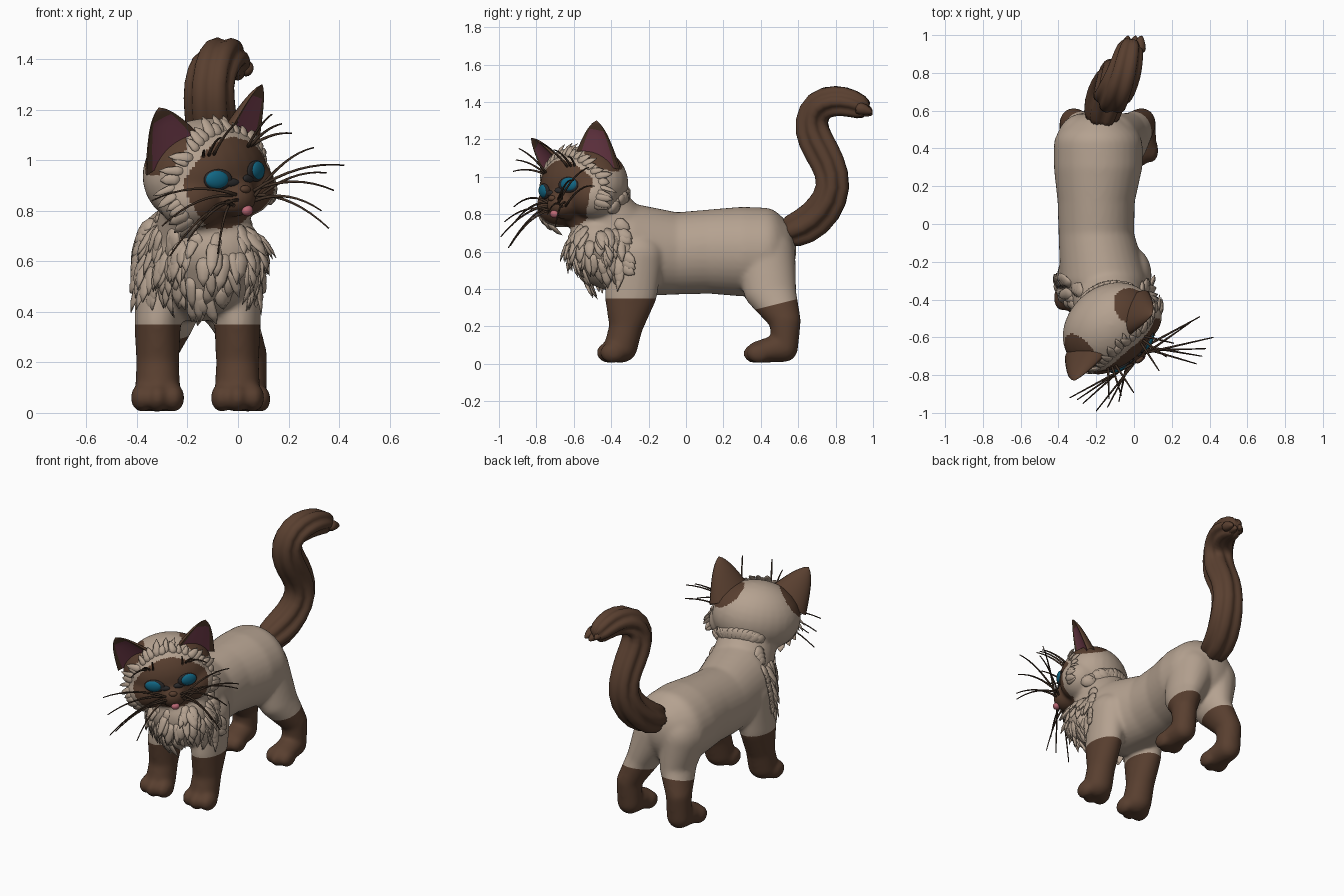
import bpy, bmesh, random
from math import sin, cos, pi
from mathutils import Vector, Matrix
from mathutils.bvhtree import BVHTree

random.seed(4)
cube = bpy.data.objects.get("Cube")
if cube:
    bpy.data.objects.remove(cube, do_unlink=True)


def material(name, rgb):
    m = bpy.data.materials.new(name)
    m.use_nodes = True
    m.diffuse_color = (*rgb, 1)
    m.node_tree.nodes["Principled BSDF"].inputs["Base Color"].default_value = (*rgb, 1)
    return m


CREAM = material("cream fur", (0.46, 0.36, 0.28))
BROWN = material("brown fur", (0.1, 0.05, 0.029))
DARK = material("dark whisker", (0.055, 0.032, 0.02))
RIM = material("eye rim", (0.025, 0.024, 0.025))
BLUE = material("blue eye", (0.006, 0.14, 0.24))
PINK = material("tongue pink", (0.5, 0.14, 0.18))
INNER = material("inner ear", (0.2, 0.055, 0.085))

# Head frame: turned to the model's left and slightly tilted
hx = Vector((0.75, 0.64, 0.17)).normalized()
hy = Vector((-0.66, 0.75, 0))
hy = (hy - hx * hy.dot(hx)).normalized()
H = Matrix((hx, hy, hx.cross(hy))).transposed().to_4x4()
H.translation = (-0.12, -0.56, 0.95)
H_INV = H.inverted()


def finish(name, bm, mats):
    bmesh.ops.recalc_face_normals(bm, faces=bm.faces[:])
    me = bpy.data.meshes.new(name)
    bm.to_mesh(me)
    bm.free()
    for m in mats:
        me.materials.append(m)
    me.shade_smooth()
    ob = bpy.data.objects.new(name, me)
    bpy.context.collection.objects.link(ob)
    return ob


def chain(bm, nodes, frame=Matrix()):
    """Hull each neighbouring pair of ellipsoids (centre, radii)."""
    def shell(node):
        c, r = Vector(node[:3]), node[3:]
        r = r if len(r) == 3 else r * 3
        return [frame @ (c + Vector((r[0] * sin(p) * cos(a), r[1] * sin(p) * sin(a), r[2] * cos(p))))
                for p in [pi * i / 16 for i in range(17)]
                for a in [pi * j / 14 for j in range(28)]]
    for a, b in zip(nodes, nodes[1:] or nodes):
        vs = [bm.verts.new(p) for p in shell(a) + (shell(b) if b is not a else [])]
        bmesh.ops.remove_doubles(bm, verts=vs, dist=1e-5)
        hull = bmesh.ops.convex_hull(bm, input=[v for v in vs if v.is_valid])
        junk = {v for v in hull["geom_interior"] if isinstance(v, bmesh.types.BMVert)}
        bmesh.ops.delete(bm, geom=list(junk), context="VERTS")


def sweep(bm, pts, radii, ref, sides=6, flat=1.0, groove=0.0):
    """Tapered tube along points; ref is the flattened direction."""
    rings = []
    for i, p in enumerate(pts):
        t = (pts[min(i + 1, len(pts) - 1)] - pts[max(i - 1, 0)]).normalized()
        b = (ref - t * ref.dot(t)).normalized()
        a = t.cross(b)
        ring = []
        for k in range(sides):
            w = 2 * pi * k / sides
            r = radii[i] * (1 - groove * (k % 4 == 0))
            ring.append(bm.verts.new(p + a * r * cos(w) + b * r * flat * sin(w)))
        rings.append(ring)
    for r0, r1 in zip(rings, rings[1:]):
        for k in range(sides):
            j = (k + 1) % sides
            bm.faces.new((r0[k], r0[j], r1[j], r1[k]))
    bm.faces.new(rings[0])
    bm.faces.new(rings[-1])


# Body, neck, legs and head fused into one skin
bm = bmesh.new()
chain(bm, [(-0.10, -0.53, 0.66, 0.12, 0.08, 0.13), (-0.12, -0.44, 0.61, 0.20, 0.12, 0.21),
           (-0.16, -0.30, 0.61, 0.23, 0.12, 0.25), (-0.20, -0.05, 0.59, 0.20, 0.1, 0.22),
           (-0.20, 0.12, 0.6, 0.205, 0.1, 0.225), (-0.19, 0.3, 0.6, 0.235, 0.12, 0.24),
           (-0.19, 0.42, 0.6, 0.235, 0.15, 0.235), (-0.19, 0.48, 0.61, 0.18, 0.11, 0.18)])
chain(bm, [(-0.09, -0.47, 0.64, 0.19, 0.16, 0.16), (-0.12, -0.42, 0.54, 0.15, 0.15, 0.14)])   # ruff bulk
chain(bm, [(-0.14, -0.38, 0.7, 0.19), (-0.12, -0.5, 0.85, 0.17)])
chain(bm, [(0, 0.02, 0, 0.268, 0.215, 0.215)], H)
chain(bm, [(0, -0.05, -0.05, 0.14, 0.13, 0.13), (0, -0.15, -0.1, 0.085, 0.08, 0.075)], H)
for s in (-1, 1):
    chain(bm, [(s * 0.13, -0.04, -0.08, 0.14, 0.13, 0.12)], H)          # cheek
    x = -0.16 + s * 0.158
    chain(bm, [(x + 0.005 - s * 0.02, -0.27, 0.58, 0.11, 0.15, 0.12), (x, -0.295, 0.36, 0.092, 0.14, 0.08),
               (x, -0.32, 0.2, 0.085, 0.09, 0.08), (x, -0.35, 0.085, 0.09, 0.09, 0.08)])
    h = -0.14 + s * 0.18
    chain(bm, [(-0.19 + s * 0.085, 0.42, 0.58, 0.14, 0.165, 0.17), (h - s * 0.06, 0.45, 0.38, 0.095, 0.14, 0.1),
               (h, 0.53, 0.23, 0.075, 0.085, 0.07), (h, 0.53, 0.09, 0.075, 0.07, 0.08),
               (h, 0.40, 0.065, 0.08, 0.075, 0.06)])
    for k in (-1, 0, 1):                                               # toes
        chain(bm, [(x + k * 0.062, -0.41 + abs(k) * 0.02, 0.06, 0.045, 0.07, 0.057)])
        chain(bm, [(h + k * 0.05, 0.37 + abs(k) * 0.02, 0.055, 0.04, 0.065, 0.053)])
raw = finish("cat_body", bm, [])
mod = raw.modifiers.new("fuse", "REMESH")
mod.mode, mod.voxel_size = "VOXEL", 0.011
mod = raw.modifiers.new("soften", "SMOOTH")
mod.factor, mod.iterations = 0.5, 14
skin = bpy.data.meshes.new_from_object(raw.evaluated_get(bpy.context.evaluated_depsgraph_get()))
raw.modifiers.clear()

# Cut clean sock lines on the front and hind legs
SOCKS = ((Vector((0, -0.3, 0.35)), Vector((0, 0, 1)), -1), (Vector((0, 0.33, 0.28)), Vector((0, -0.25, 1)), 1))
bm = bmesh.new()
bm.from_mesh(skin)
for co, no, side in SOCKS:
    part = [f for f in bm.faces if f.calc_center_median().y * side > 0]
    geom = part + list({e for f in part for e in f.edges}) + list({v for f in part for v in f.verts})
    bmesh.ops.bisect_plane(bm, geom=geom, plane_co=co, plane_no=no)
bm.to_mesh(skin)
bm.free()
raw.data = skin
skin.materials.clear()
skin.materials.append(CREAM)
skin.materials.append(BROWN)
skin.shade_smooth()


def is_brown(c):
    p = H_INV @ c
    wide = 0.225 - 0.3 * max(0, p.z)
    mask = p.y < -0.03 and (p.x / wide) ** 2 + ((p.z + 0.04) / 0.18) ** 2 < 1
    ear = (Vector((abs(p.x), p.y, p.z)) - Vector((0.19, 0.02, 0.12))).length < 0.11
    co, no, side = SOCKS[c.y > 0]
    return (c - co).dot(no) < 0 or (c.z > 0.7 and c.y < -0.2 and (mask or ear))


for f in skin.polygons:
    f.material_index = int(is_brown(f.center))
bvh = BVHTree.FromPolygons([v.co for v in skin.vertices], [f.vertices[:] for f in skin.polygons])


def face_hit(x, z):
    return bvh.ray_cast(H @ Vector((x, -0.6, z)), H.to_3x3() @ Vector((0, 1, 0)))[:2]


# Ears: hollow crescents with a pink inside
for s, name in ((-1, "right_ear"), (1, "left_ear")):
    bm = bmesh.new()
    base, tip = Vector((0.165, -0.01, 0.09)), Vector((0.268, -0.06, 0.315))
    axis = (tip - base).normalized()
    wide = Vector((1, 0.3, 0))
    wide = (wide - axis * wide.dot(axis)).normalized()
    back = axis.cross(wide)
    back = back if back.y > 0 else -back
    rings, n, steps = [], 28, 14
    for i in range(steps + 1):
        t = i / steps
        w = 0.125 * (1 - t) ** 0.75 + 0.014 * (1 - t ** 6) + 0.002
        ring = []
        for k in range(n):
            a = 2 * pi * k / n
            d = w * 0.6 * (sin(a) if sin(a) > 0 else 0.22 * sin(a) ** 2 * min(1, 4 * (1 - t)))
            p = base.lerp(tip, t) + wide * w * cos(a) + back * (d - 0.02)
            ring.append(bm.verts.new(H @ Vector((p.x * s, p.y, p.z))))
        rings.append(ring)
    for i in range(steps):
        for k in range(n):
            j = (k + 1) % n
            f = bm.faces.new((rings[i][k], rings[i][j], rings[i + 1][j], rings[i + 1][k]))
            a = 2 * pi * (k + 0.5) / n
            f.material_index = int(sin(a) < 0 and abs(cos(a)) < 0.8 and i < steps - 3)
    bm.faces.new(rings[-1])
    finish(name, bm, [BROWN, INNER])


# Eyes, nose and tongue seated on the face
def button(name, x, z, size, mat, lift=0.0):
    loc, nor = face_hit(x, z)
    bm = bmesh.new()
    m = Matrix.Translation(loc + nor * lift) @ nor.to_track_quat("Z", "Y").to_matrix().to_4x4()
    bmesh.ops.create_uvsphere(bm, u_segments=24, v_segments=14, radius=1,
                              matrix=m @ Matrix.Diagonal((*size, 1)))
    finish(name, bm, [mat])


for s, side in ((-1, "right"), (1, "left")):
    button(side + "_eye_rim", s * 0.1, -0.01, (0.062, 0.042, 0.013), RIM)
    button(side + "_eye", s * 0.106, -0.008, (0.05, 0.036, 0.018), BLUE, 0.003)
    button(side + "_tear_mark", s * 0.045, -0.03, (0.035, 0.016, 0.01), RIM)
button("nose", 0, -0.065, (0.025, 0.016, 0.014), BROWN)
button("tongue", 0, -0.148, (0.026, 0.022, 0.02), PINK, 0.005)

# Tail: grooved sweep with a ragged tip
path = [(-0.18, 0.51, 0.69, 0.09), (-0.16, 0.64, 0.73, 0.11), (-0.12, 0.74, 0.82, 0.11),
        (-0.09, 0.8, 0.95, 0.1), (-0.1, 0.76, 1.08, 0.1), (-0.11, 0.69, 1.19, 0.105),
        (-0.12, 0.66, 1.3, 0.1), (-0.09, 0.71, 1.39, 0.1), (-0.05, 0.8, 1.41, 0.092),
        (-0.03, 0.89, 1.395, 0.082), (-0.01, 0.98, 1.35, 0.06)]
bm = bmesh.new()
sweep(bm, [Vector(p[:3]) for p in path], [p[3] for p in path], Vector((1, 0, 0)), 24, 1.0, 0.25)
for x, z in ((-0.04, 1.37), (0.0, 1.35), (0.03, 1.36)):
    ends = [Vector((x, 0.9, z + 0.01)), Vector((x, 0.96, z)), Vector((x + 0.01, 1.0, z - 0.02))]
    sweep(bm, ends, [0.04, 0.035, 0.006], Vector((1, 0, 0)), 8)
tail = finish("tail", bm, [BROWN])
mod = tail.modifiers.new("round", "SUBSURF")
mod.levels = mod.render_levels = 1


# Fur tufts lying on the skin
def tuft(bm, loc, nor, way, size, width, rise=0.0):
    way = (way - nor * way.dot(nor)).normalized()
    pts = [loc + way * size * t + nor * (h + rise * t)
           for t, h in ((0, -0.008), (0.3, 0.002), (0.7, 0.006), (1, 0.004))]
    sweep(bm, pts, [width * k for k in (0.7, 1, 0.75, 0.08)], nor, 8, 0.4)


bm = bmesh.new()
for i in range(150):
    a = random.uniform(-1.05 * pi, 0.05 * pi)
    out = Vector((cos(a), sin(a), 0))
    start = Vector((-0.12, -0.38, random.uniform(0.44 + 0.08 * abs(cos(a)), 0.75))) + out
    loc, nor = bvh.ray_cast(start, -out)[:2]
    if loc and not is_brown(loc) and nor.z < 0.7:
        tuft(bm, loc, nor, Vector((random.uniform(-0.35, 0.35), 0.1, -1)),
             random.uniform(0.09, 0.15), random.uniform(0.02, 0.034), 0.012)
for i in range(60):                                                    # collar
    a = 2 * pi * i / 60
    loc, nor = bvh.find_nearest(Vector((-0.15 + 0.3 * cos(a), -0.36, 0.65 + 0.3 * sin(a))))[:2]
    if loc.z > 0.5:
        tuft(bm, loc, nor, Vector((0, 0.8, -0.5)), 0.09, 0.035)
finish("chest_ruff", bm, [CREAM])

bm = bmesh.new()
for i in range(44):
    a = 2 * pi * i / 44
    for ring in (0.94, 1.08):
        loc, nor = face_hit((0.23 - 0.05 * max(0, sin(a))) * ring * cos(a), -0.04 + 0.185 * ring * sin(a))
        if loc and sin(a) > -0.6 and not is_brown(loc):
            way = H.to_3x3() @ Vector((cos(a) + random.uniform(-0.5, 0.5), 0.3, sin(a) - 0.2))
            tuft(bm, loc, nor, way, random.uniform(0.06, 0.11), random.uniform(0.014, 0.026))
finish("face_fur", bm, [CREAM])

# Whiskers on the muzzle and brows
bm = bmesh.new()


def whisker(root, tip, sag):
    mid = root.lerp(tip, 0.5) + Vector((0, 0, sag))
    pts = [root.lerp(mid, t).lerp(mid.lerp(tip, t), t) for t in [k / 8 for k in range(9)]]
    sweep(bm, pts, [0.007 - 0.0005 * k for k in range(9)], Vector((0.1, 0.2, 1)), 6)


tips = {-1: [(-0.34, -0.92, 0.84), (-0.3, -0.93, 0.74), (-0.27, -0.95, 0.62), (-0.2, -0.99, 0.68),
             (-0.14, -0.97, 0.76), (-0.08, -0.94, 0.63)],
        1: [(0.42, -0.6, 0.98), (0.38, -0.66, 0.88), (0.36, -0.7, 0.73), (0.3, -0.52, 1.05),
            (0.33, -0.74, 0.8), (0.35, -0.49, 0.95)]}
for s in (-1, 1):
    for k, tip in enumerate(tips[s]):
        root = face_hit(s * (0.045 + 0.012 * (k % 3)), -0.08 - 0.02 * (k // 2))[0]
        whisker(root, Vector(tip), 0.07)
    for k in range(3):
        root = face_hit(s * (0.09 + 0.02 * k), 0.09)[0]
        whisker(root, H @ Vector((s * (0.09 + 0.07 * k), -0.33 + 0.03 * k, 0.22 - 0.05 * k)), 0.03)
finish("whiskers", bm, [DARK])
